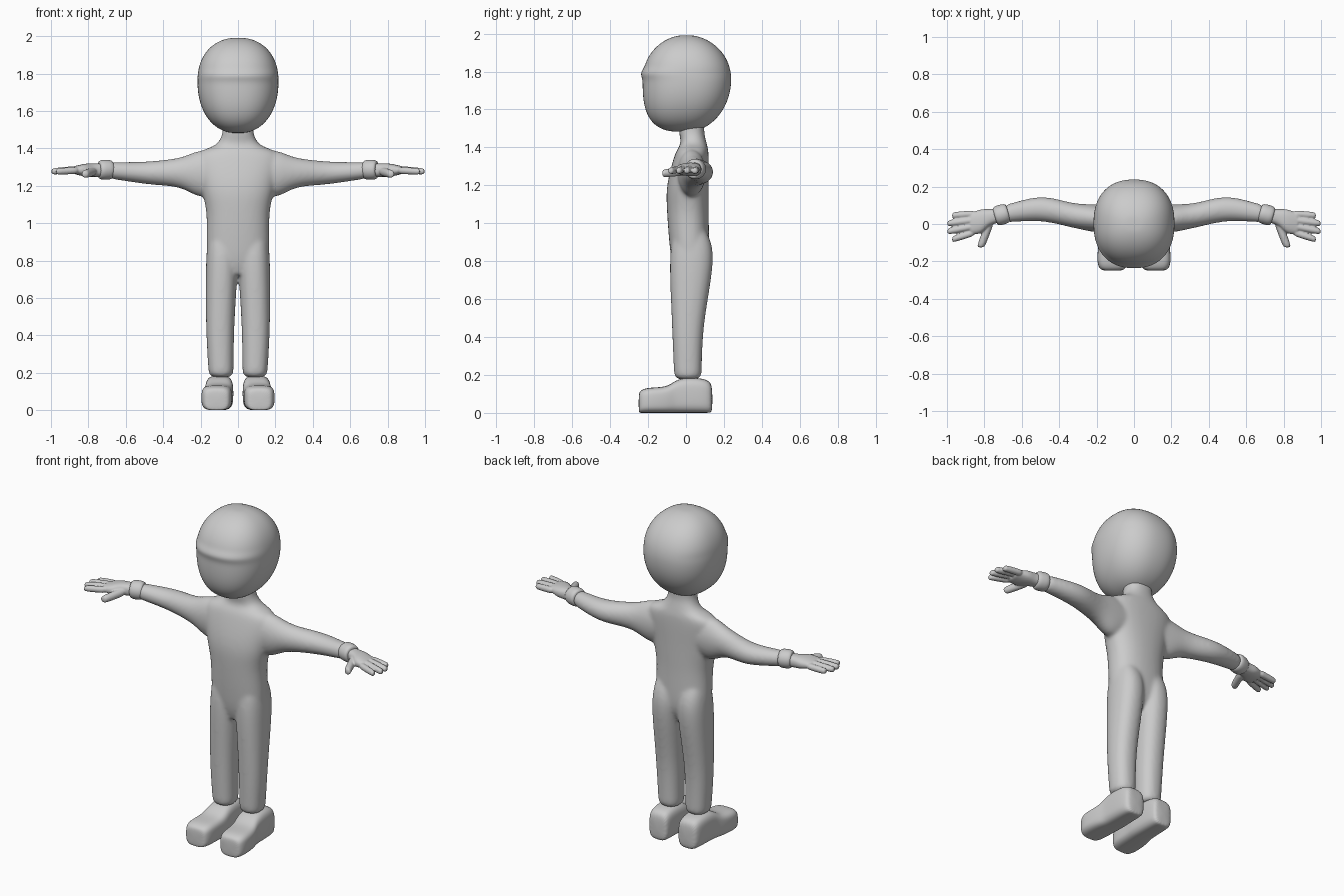
import bpy, bmesh
from math import cos, sin, pi, copysign
from mathutils import Vector

if "Cube" in bpy.data.objects:
    bpy.data.objects.remove(bpy.data.objects["Cube"], do_unlink=True)

X, Y, Z = Vector((1, 0, 0)), Vector((0, 1, 0)), Vector((0, 0, 1))
GREY = (0.6, 0.6, 0.6, 1)

clay = bpy.data.materials.new("light grey clay")
clay.use_nodes = True
clay.diffuse_color = GREY
clay.node_tree.nodes["Principled BSDF"].inputs["Base Color"].default_value = GREY


def bulge(s, power=2):
    """Superellipse falloff: full at s = 0, nothing at s = 1."""
    return (1 - abs(s) ** power) ** (1 / power)


def rounded(value, power):
    return copysign(abs(value) ** (2 / power), value)


def spline(keys, steps):
    """Catmull-Rom interpolation between the key sections."""
    padded = [keys[0], *keys, keys[-1]]
    sections = []
    for before, start, end, after in zip(padded, padded[1:], padded[2:], padded[3:]):
        for k in range(steps):
            t = k / steps
            sections.append([
                b + t / 2 * (c - a + t * (2 * a - 5 * b + 4 * c - d + t * (3 * (b - c) + d - a)))
                for a, b, c, d in zip(before, start, end, after)])
    return sections + [keys[-1]]


def loft(bm, keys, u, v, power=2, sides=24, steps=4):
    """Closed skin through sections given as x, y, z, half size along u, half size along v."""
    rings = []
    for x, y, z, half_u, half_v in spline(keys, steps):
        ring = []
        for i in range(sides):
            angle = 2 * pi * i / sides
            offset_u = u * half_u * rounded(cos(angle), power)
            offset_v = v * half_v * rounded(sin(angle), power)
            ring.append(bm.verts.new(Vector((x, y, z)) + offset_u + offset_v))
        rings.append(ring)
    for lower, upper in zip(rings, rings[1:]):
        for i in range(sides):
            j = (i + 1) % sides
            bm.faces.new((lower[i], lower[j], upper[j], upper[i]))
    bm.faces.new(rings[0])
    bm.faces.new(rings[-1])


def finger(bm, start, end, radius, side):
    """Tube with a rounded tip."""
    start, end = Vector(start), Vector(end)
    sections = []
    for k in range(6):
        t = 1 - (1 - k / 6) ** 2
        size = radius * bulge(t, 6)
        sections.append((*start.lerp(end, t), size, size))
    loft(bm, sections, side, Z, sides=12, steps=1)


def finish(name, bm, mirror=False, voxel=0, blend=0, subsurf=2):
    """Turn the mesh into a smooth object, optionally mirrored and fused into one skin."""
    bmesh.ops.recalc_face_normals(bm, faces=bm.faces)
    mesh = bpy.data.meshes.new(name)
    bm.to_mesh(mesh)
    bm.free()
    mesh.materials.append(clay)
    mesh.shade_smooth()
    ob = bpy.data.objects.new(name, mesh)
    bpy.context.collection.objects.link(ob)
    rounding = ob.modifiers.new("rounding", "SUBSURF")
    rounding.levels = rounding.render_levels = subsurf
    if mirror:
        ob.modifiers.new("mirror", "MIRROR").use_mirror_merge = False
    if voxel:
        fuse = ob.modifiers.new("fuse", "REMESH")
        fuse.mode = "VOXEL"
        fuse.voxel_size = voxel
        fuse.use_smooth_shade = True
        soften = ob.modifiers.new("soften", "SMOOTH")
        soften.factor = 0.5
        soften.iterations = blend


# Body: torso with neck, legs and arms fused into one skin
bm = bmesh.new()
torso = [
    (0, .01, .72, .1, .06),
    (0, .02, .82, .165, .1),
    (0, .01, 1.05, .17, .11),
    (0, .01, 1.2, .2, .11),
    (0, .03, 1.36, .225, .09),
    (0, .04, 1.42, .12, .07),
    (0, .03, 1.48, .085, .067),
    (0, .03, 1.55, .085, .07),
]
loft(bm, torso, X, Y, power=2.3)

leg = [
    (.09, .01, .17, .066, .072),
    (.095, .01, .45, .076, .084),
    (.085, .03, .83, .085, .115),
    (.085, .02, 1, .06, .065),
]
loft(bm, leg, X, Y, power=2.3)

arm = [
    (.1, .03, 1.27, .07, .11),
    (.2, .03, 1.265, .075, .125),
    (.32, .045, 1.27, .067, .08),
    (.5, .08, 1.27, .066, .06),
    (.7, .053, 1.284, .047, .044),
]
loft(bm, arm, Y, Z)
finish("body", bm, mirror=True, voxel=0.009, blend=14, subsurf=1)

# Head: egg with a flat face, a sloping nape and a brow ridge
bm = bmesh.new()
sections = []
for k in range(-11, 12):
    s = sin(pi / 2 * k / 12)
    front = 0.23 * bulge(s, 3 if s < 0 else 2)
    back = 0.24 * bulge(s)
    if k == 1:
        front += 0.015
    height = 1.76 + s * (0.28 if s < 0 else 0.233)
    sections.append((0, (back - front) / 2, height, 0.218 * bulge(s, 2.2), (back + front) / 2))
loft(bm, sections, X, Y, power=2.3, sides=32, steps=1)
finish("head", bm)

# Shoes: sections from heel to toe as y, x, half width and height
bm = bmesh.new()
shoe = [
    (.14, .095, .05, .14),
    (.12, .1, .07, .18),
    (0, .1, .075, .19),
    (-.06, .1, .076, .17),
    (-.1, .11, .08, .135),
    (-.2, .115, .085, .135),
    (-.24, .115, .07, .12),
    (-.25, .115, .05, .1),
]
sections = [(x, y, tall / 2, wide, tall / 2) for y, x, wide, tall in shoe]
loft(bm, sections, X, Z, power=3.5, steps=1)
finish("shoes", bm, mirror=True)

# Wrist cuffs: barrel rings tilted along the forearm
bm = bmesh.new()
along = Vector((1, -0.3, 0)).normalized()
across = Z.cross(along)
wrist = Vector((.708, .05, 1.286))
sections = []
for k in range(-4, 5):
    radius = 0.054 * bulge(k / 5, 3)
    sections.append((*(wrist + along * k / 100), radius, radius))
loft(bm, sections, across, Z, steps=1)
finish("wrist_cuffs", bm, mirror=True)

# Hands: palm, four fanned fingers and a thumb
bm = bmesh.new()
palm = [
    (.72, .047, 1.284, .038, .036),
    (.77, .035, 1.284, .045, .036),
    (.82, .014, 1.284, .064, .034),
    (.88, 0, 1.284, .056, .02),
]
loft(bm, palm, Y, Z, power=2.4)
for i in range(4):
    arch = (i - 1.5) ** 2
    knuckle = (.85, .055 - .033 * i, 1.29 - .003 * arch)
    tip = (1.006 - .013 * arch, .045 - .043 * i, 1.276)
    finger(bm, knuckle, tip, 0.0195, Y)
finger(bm, (.77, .01, 1.277), (.822, -.13, 1.262), 0.024, X)
finish("hands", bm, mirror=True, voxel=0.005, blend=3, subsurf=1)
